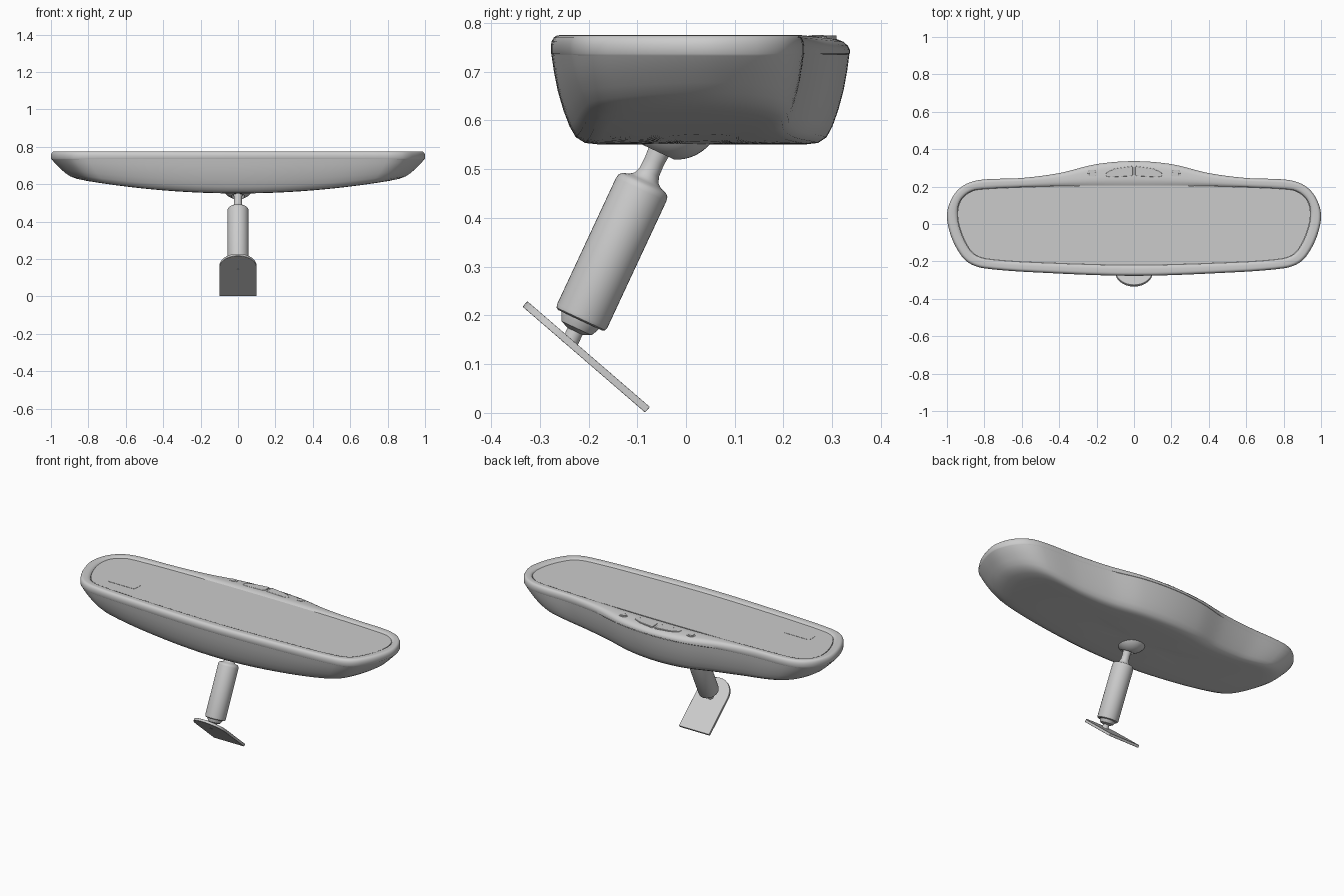
import bpy, bmesh, math
from mathutils import Vector, Matrix

if "Cube" in bpy.data.objects:
    bpy.data.objects.remove(bpy.data.objects["Cube"])


def make(name, verts, faces, angle=35, matrix=None, bevel=0):
    me = bpy.data.meshes.new(name)
    me.from_pydata(verts, [], faces)
    bm = bmesh.new()
    bm.from_mesh(me)
    bmesh.ops.remove_doubles(bm, verts=bm.verts, dist=1e-6)
    bmesh.ops.recalc_face_normals(bm, faces=bm.faces)
    bm.to_mesh(me)
    bm.free()
    ob = bpy.data.objects.new(name, me)
    bpy.context.collection.objects.link(ob)
    if matrix:
        ob.matrix_world = matrix
    if bevel:
        m = ob.modifiers.new("bevel", 'BEVEL')
        m.width, m.segments = bevel, 2
        m.limit_method = 'ANGLE'
    bpy.ops.object.select_all(action='DESELECT')
    ob.select_set(True)
    bpy.context.view_layer.objects.active = ob
    bpy.ops.object.shade_smooth_by_angle(angle=math.radians(angle))
    return ob


def loft(name, rings, angle=35, matrix=None, cap=False):
    n = len(rings[0])
    faces = [(k * n + i, k * n + (i + 1) % n, (k + 1) * n + (i + 1) % n, (k + 1) * n + i)
             for k in range(len(rings) - 1) for i in range(n)]
    if cap:
        faces.append(tuple(range((len(rings) - 1) * n, len(rings) * n)))
    return make(name, [p for r in rings for p in r], faces, angle, matrix)


def lathe(name, profile, matrix, n=40):
    rings = [[(max(r, 1e-4) * math.cos(2 * math.pi * i / n),
               max(r, 1e-4) * math.sin(2 * math.pi * i / n), s) for i in range(n)]
             for r, s in profile]
    return loft(name, rings, 35, matrix)


def prism(name, pts, z0, z1, matrix=None, bevel=0):
    n = len(pts)
    v = [(x, y, z) for z in (z0, z1) for x, y in pts]
    f = [tuple(range(n)), tuple(range(n, 2 * n))]
    f += [(i, (i + 1) % n, n + (i + 1) % n, n + i) for i in range(n)]
    return make(name, v, f, 35, matrix, bevel)


def closed_spline(half, steps=8):
    """Smooth closed loop through a right-hand half outline and its mirror."""
    p = [Vector(a) for a in half] + [Vector((-x, y)) for x, y in half[-2:0:-1]]
    n, out = len(p), []
    for i in range(n):
        a, b, c, d = (p[(i + k) % n] for k in (-1, 0, 1, 2))
        # tangents scaled for uneven spacing
        l0, l1, l2 = (b - a).length, (c - b).length, (d - c).length
        m1 = (c - a) * (l1 / (l0 + l1))
        m2 = (d - b) * (l1 / (l1 + l2))
        for s in range(steps):
            t = s / steps
            out.append(b * (2*t**3 - 3*t*t + 1) + m1 * (t**3 - 2*t*t + t)
                       + c * (3*t*t - 2*t**3) + m2 * (t**3 - t*t))
    return out


def rounded(corners, r, seg=5):
    """Polygon with rounded corners."""
    out, n = [], len(corners)
    for i in range(n):
        b = Vector(corners[i])
        a = b + (Vector(corners[i - 1]) - b).normalized() * r
        c = b + (Vector(corners[(i + 1) % n]) - b).normalized() * r
        for k in range(seg + 1):
            t = k / seg
            out.append(a * (1-t)**2 + b * 2*t*(1-t) + c * t*t)
    return out


outer = closed_spline([(0, .336), (.2, .32), (.4, .272), (.6, .246), (.82, .236), (.91, .207),
                       (.97, .145), (1, .05), (.98, -.06), (.93, -.16), (.88, -.21),
                       (.8, -.237), (.5, -.26), (0, -.277)])
inner = closed_spline([(0, .207), (.2, .206), (.4, .203), (.6, .197), (.8, .187), (.87, .175),
                       (.925, .13), (.945, .06), (.93, -.03), (.89, -.12), (.85, -.165),
                       (.78, -.188), (.5, -.207), (0, -.22)])

# Back shell: shrinking outlines that sink to a gently bowed floor
SEAM, CY = .735, .04
rings = []
for sx, sy, f in [(.997, .997, 0), (.985, .982, .18), (.965, .957, .4), (.943, .92, .62),
                  (.92, .88, .8), (.895, .84, .92), (.86, .78, .985), (.81, .7, 1),
                  (.65, .5, 1), (.45, .3, 1), (.25, .15, 1), (0, 0, 1)]:
    ring = []
    for p in outer:
        x, y = p.x * sx, CY + (p.y - CY) * sy
        floor = .551 + .076 * (x / .86) ** 2
        ring.append((x, y, SEAM + (floor - SEAM) * f))
    rings.append(ring)
loft("back_shell", rings, 50)

# Bezel: rounded rim between outline and glass, sloping off at the button panel
rings = []
for t, z in [(.05, .733), (0, .737), (0, .755), (.03, .763), (.1, .770), (.2, .774), (.32, .775),
             (.45, .775), (.6, .775), (.75, .774), (.9, .771), (1, .765), (1, .758)]:
    rings.append([(q.x, q.y, z - .1 * max(0, q.y - .235) * (z > .75))
                  for q in (a.lerp(b, t) for a, b in zip(outer, inner))])
loft("bezel", rings, 40)

# Glass and its small display window
prism("mirror_glass", [p * .998 for p in inner], .757, .767)
prism("display_window", rounded([(-.78, -.12), (-.6, -.12), (-.6, -.05), (-.78, -.05)], .018),
      .76, .7685)

# Buttons, mirrored left and right
for side, s in (("left", -1), ("right", 1)):
    big = [(.006, .257), (.125, .25), (.152, .256), (.148, .276), (.1, .297), (.006, .31)]
    prism(side + "_large_button", [(s * x, y) for x, y in rounded(big, .009)],
          .755, .7745, bevel=.002)
    small = [(.195, .252), (.25, .252), (.245, .289), (.2, .289)]
    prism(side + "_small_button_frame", [(s * x, y) for x, y in rounded(small, .014)],
          .755, .773, bevel=.001)
    cap = [(.204, .258), (.241, .258), (.238, .282), (.207, .282)]
    prism(side + "_small_button", [(s * x, y) for x, y in rounded(cap, .009)],
          .755, .7755, bevel=.001)

# Tilted arm with a neck at each end
tilt = Matrix.Translation((0, -.217, .19)) @ Matrix.Rotation(math.radians(-25), 4, 'X')
lathe("arm", [(0, -.055), (.017, -.055), (.017, -.025), (.034, -.018), (.04, -.006), (.042, 0),
              (.05, 0), (.055, .003), (.057, .01), (.057, .296), (.055, .305), (.049, .311),
              (.036, .315), (.027, .322), (.022, .335), (.021, .36), (.024, .4), (0, .42)], tilt)

# Socket cup under the shell
R, SC = .092, .465
cup = [(0, .405), (.024, .402), (.031, .392)]
cup += [(R * math.sin(a), SC - R * math.cos(a))
        for a in (math.radians(23 + 67 * i / 10) for i in range(11))]
lathe("socket_cup", cup, tilt)

# Mounting plate: square lower end, round upper end
plate = [(-.1, 0), (.1, 0)]
plate += [(.1 * math.cos(math.pi * i / 24), .232 + .1 * math.sin(math.pi * i / 24))
          for i in range(25)]
prism("mount_plate", plate, -.0075, .0075,
      Matrix.Translation((0, -.079, .0065)) @ Matrix.Rotation(math.radians(139.2), 4, 'X'), .0015)
